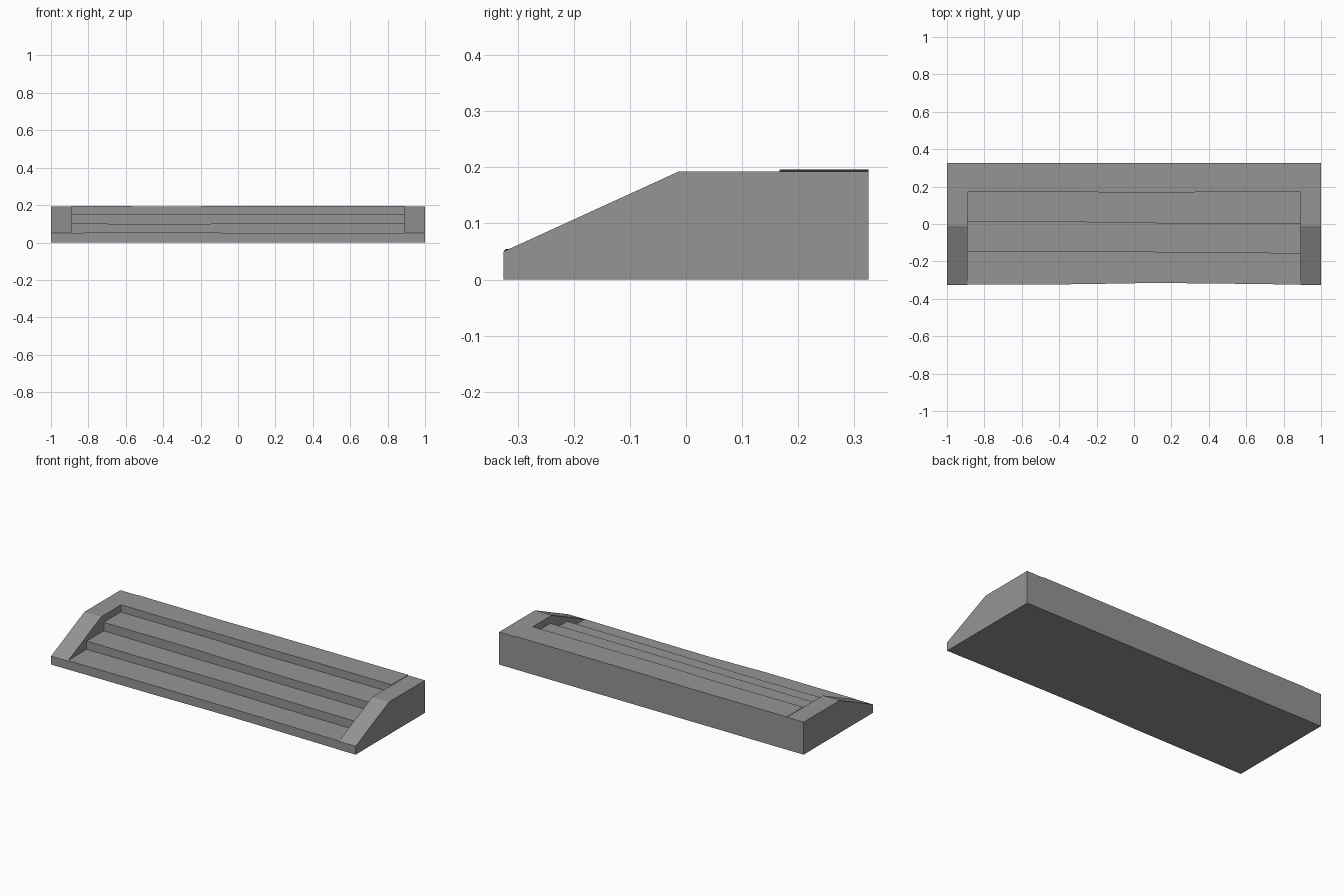
import bpy

cube = bpy.data.objects.get("Cube")
if cube:
    bpy.data.objects.remove(cube, do_unlink=True)

stone = bpy.data.materials.new("grey stone")
stone.use_nodes = True
COLOUR = (0.3, 0.3, 0.3, 1)
stone.diffuse_color = COLOUR
stone.node_tree.nodes["Principled BSDF"].inputs["Base Color"].default_value = COLOUR


def loft(name, sections, capped):
    """Join equal (x, outline) sections along x into one flat-shaded object."""
    n = len(sections[0][1])
    verts = [(x, y, z) for x, outline in sections for y, z in outline]
    faces = []
    for s in range(len(sections) - 1):
        a, b = s * n, (s + 1) * n
        for i in range(n):
            j = (i + 1) % n
            faces.append((a + i, a + j, b + j, b + i))
    if capped:
        faces.append(tuple(reversed(range(n))))
        faces.append(tuple(range(len(verts) - n, len(verts))))
    mesh = bpy.data.meshes.new(name)
    mesh.from_pydata(verts, [], faces)
    mesh.materials.append(stone)
    mesh.validate()
    obj = bpy.data.objects.new(name, mesh)
    bpy.context.collection.objects.link(obj)
    return obj


FRONT, BACK, INNER, OUTER = -0.325, 0.325, 0.89, 1.0

# Sloping side walls
wall = [(BACK, 0), (BACK, 0.193), (-0.012, 0.193), (FRONT, 0.05), (FRONT, 0)]
loft("right_side_wall", [(-OUTER, wall), (-INNER, wall)], True)
loft("left_side_wall", [(INNER, wall), (OUTER, wall)], True)


# Worn steps: each section has its own slight riser and tread offsets
def step_outline(risers, wear):
    treads = [0.052, 0.101, 0.151, 0.195]
    outline = [(risers[0], 0)]
    for i, (y, z) in enumerate(zip(risers, treads)):
        z += wear * (1 if i % 2 else -1)
        outline.append((y, z))
        outline.append((risers[i + 1] if i < 3 else BACK, z))
    outline.append((BACK, 0))
    return outline[::-1]


stations = [
    (-INNER, (-0.324, -0.148, 0.012, 0.172), 0.0),
    (-0.3, (-0.322, -0.148, 0.010, 0.171), -0.002),
    (0.05, (-0.316, -0.150, 0.005, 0.167), 0.001),
    (0.35, (-0.317, -0.155, 0.001, 0.170), 0.001),
    (INNER, (-0.324, -0.157, 0.000, 0.171), 0.001),
]
loft("steps", [(x, step_outline(r, w)) for x, r, w in stations], False)
